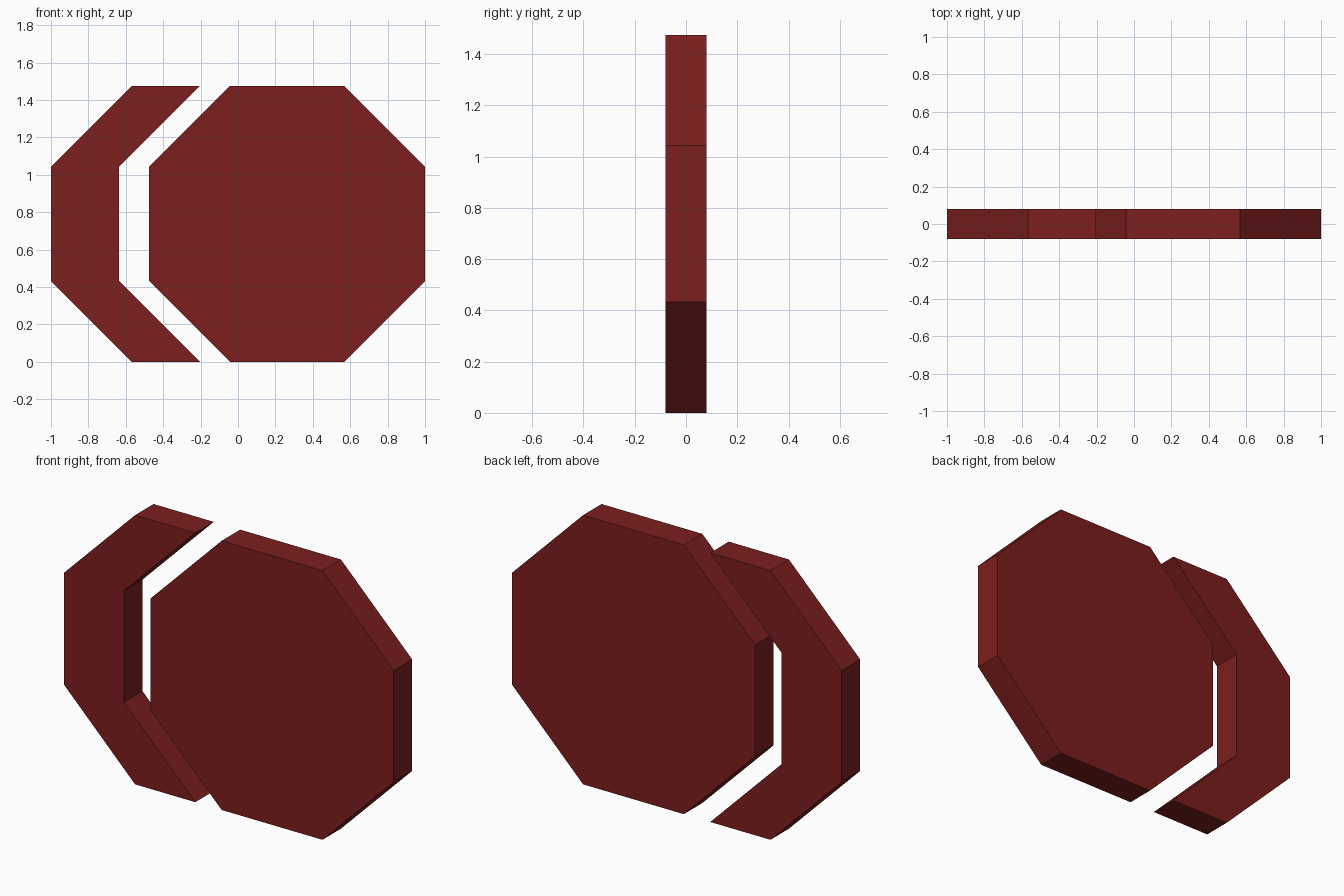
import bpy, bmesh

if "Cube" in bpy.data.objects:
    bpy.data.objects.remove(bpy.data.objects["Cube"])

H = 1.475      # height
T = 0.16       # thickness
C = 0.432      # corner cut of the octagon

red = bpy.data.materials.new("dark_red")
red.diffuse_color = (0.2, 0.013, 0.013, 1)
red.use_nodes = True
red.node_tree.nodes["Principled BSDF"].inputs["Base Color"].default_value = red.diffuse_color


def plate(name, outline):
    """Extrude an x-z outline (counter-clockwise from the front) along y."""
    bm = bmesh.new()
    face = bm.faces.new([bm.verts.new((x, -T / 2, z)) for x, z in outline])
    ext = bmesh.ops.extrude_face_region(bm, geom=[face], use_keep_orig=True)
    moved = [g for g in ext["geom"] if isinstance(g, bmesh.types.BMVert)]
    bmesh.ops.translate(bm, verts=moved, vec=(0, T, 0))
    bmesh.ops.recalc_face_normals(bm, faces=bm.faces)
    mesh = bpy.data.meshes.new(name)
    bm.to_mesh(mesh)
    bm.free()
    mesh.materials.append(red)
    obj = bpy.data.objects.new(name, mesh)
    bpy.context.collection.objects.link(obj)
    return obj


def mirrored(lower):
    """Complete a lower half outline by mirroring it about mid height."""
    return lower + [(x, H - z) for x, z in reversed(lower)]


# Full regular octagon on the right
R = 1.0
L = R - H
plate("octagon_plate", mirrored([(L, C), (L + C, 0), (R - C, 0), (R, C)]))

# Angular crescent on the left, following the octagon's edge
W = 0.365
plate("crescent_plate", mirrored([(-1, C), (-1 + C, 0), (-1 + C + W, 0), (-1 + W, C)]))
